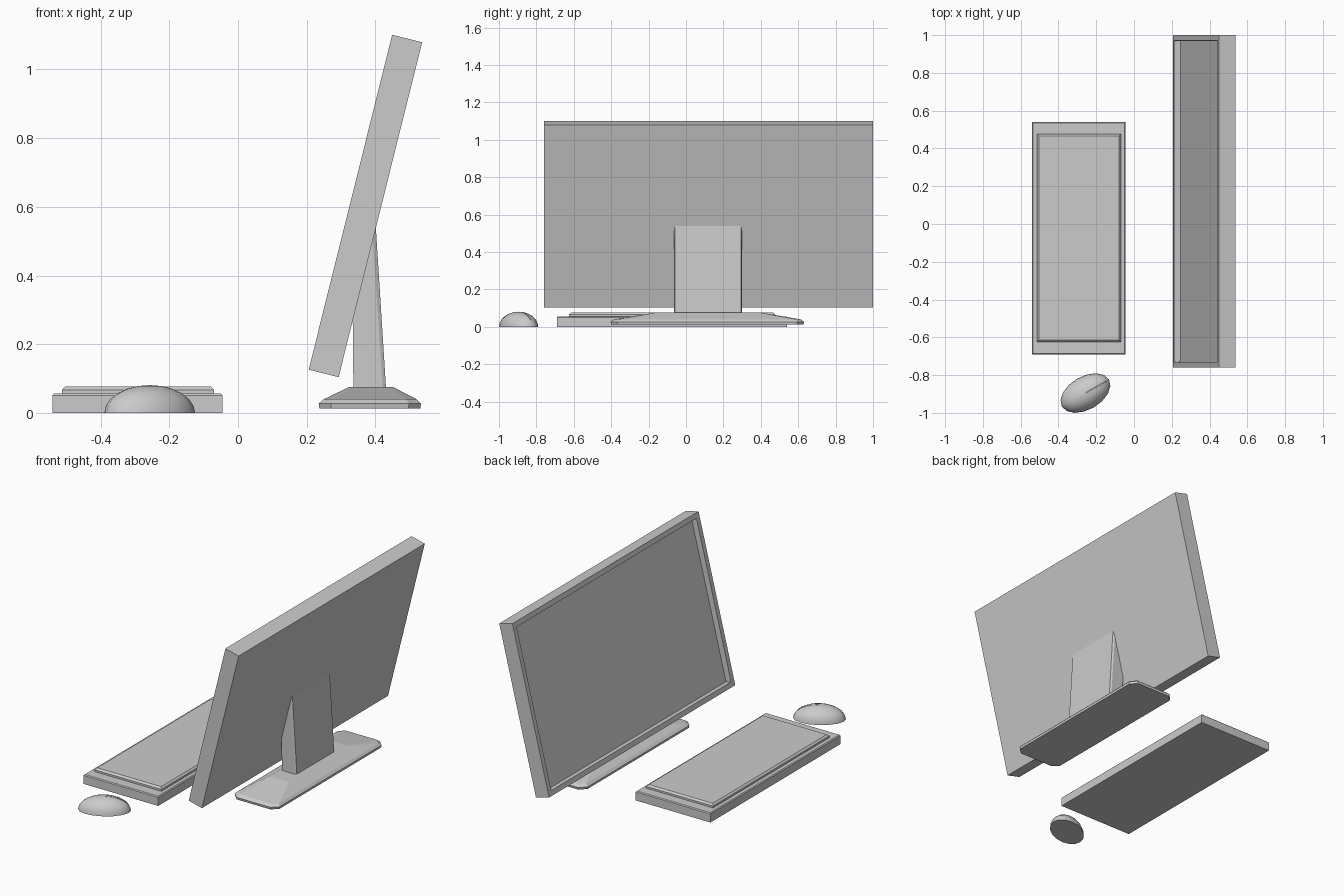
import bpy, bmesh, math
from mathutils import Matrix

if "Cube" in bpy.data.objects:
    bpy.data.objects.remove(bpy.data.objects["Cube"])


def finish(bm, name, smooth=0):
    bmesh.ops.recalc_face_normals(bm, faces=bm.faces)
    mesh = bpy.data.meshes.new(name)
    bm.to_mesh(mesh)
    bm.free()
    ob = bpy.data.objects.new(name, mesh)
    bpy.context.collection.objects.link(ob)
    if smooth:
        bpy.ops.object.select_all(action='DESELECT')
        ob.select_set(True)
        bpy.context.view_layer.objects.active = ob
        bpy.ops.object.shade_smooth_by_angle(angle=math.radians(smooth))
    return ob


def loft(name, rings):
    """Closed solid through rings with equal point counts."""
    bm = bmesh.new()
    loops = [[bm.verts.new(p) for p in r] for r in rings]
    n = len(loops[0])
    for a, b in zip(loops, loops[1:]):
        for i in range(n):
            j = (i + 1) % n
            bm.faces.new((a[i], a[j], b[j], b[i]))
    bm.faces.new(loops[0][::-1])
    bm.faces.new(loops[-1])
    return finish(bm, name)


def ring(x0, x1, y0, y1, z, c):
    """Rectangle with cut corners."""
    return [(x0 + c, y0, z), (x1 - c, y0, z), (x1, y0 + c, z), (x1, y1 - c, z),
            (x1 - c, y1, z), (x0 + c, y1, z), (x0, y1 - c, z), (x0, y0 + c, z)]


def rect(x0, x1, y0, y1, z):
    return [(x0, y0, z), (x1, y0, z), (x1, y1, z), (x0, y1, z)]


# Tilted monitor with a recessed screen facing -x
bm = bmesh.new()
bmesh.ops.create_cube(bm, size=1, matrix=Matrix.Diagonal((0.09, 1.76, 1.005, 1)))
bm.normal_update()
screen = min(bm.faces, key=lambda f: f.calc_center_median().x)
bmesh.ops.inset_region(bm, faces=[screen], thickness=0.042)
bmesh.ops.inset_region(bm, faces=[screen], thickness=0.002)
bmesh.ops.translate(bm, verts=screen.verts[:], vec=(0.033, 0, 0))
monitor = finish(bm, "monitor")
monitor.rotation_euler.y = math.radians(14)
monitor.location = (0.371, 0.12, 0.6025)

# Stand base: low plinth rising to a small platform
loft("stand_base", [
    ring(0.237, 0.531, -0.40, 0.628, 0.013, 0.035),
    ring(0.235, 0.533, -0.403, 0.631, 0.027, 0.035),
    ring(0.250, 0.520, -0.385, 0.615, 0.040, 0.030),
    ring(0.325, 0.450, -0.165, 0.400, 0.076, 0.006)])


# Stand neck: wedge leaning into the back of the monitor
def neck_ring(xf, xb, z_of_x):
    c, d, y0, y1 = 0.009, 0.006, -0.065, 0.30
    pts = [(xf, y0), (xb - c, y0), (xb, y0 + d), (xb, y1 - d), (xb - c, y1), (xf, y1)]
    return [(x, y, z_of_x(x)) for x, y in pts]


loft("stand_neck", [
    neck_ring(0.336, 0.431, lambda x: 0.072),
    neck_ring(0.334, 0.401, lambda x: 0.115 + (x - 0.295) * 4.06)])

# Keyboard body and raised key bed
loft("keyboard_body", [
    rect(-0.54, -0.045, -0.69, 0.54, 0),
    rect(-0.54, -0.045, -0.69, 0.54, 0.051),
    rect(-0.535, -0.05, -0.685, 0.535, 0.056)])
loft("keyboard_keys", [
    rect(-0.513, -0.070, -0.625, 0.477, 0.05),
    rect(-0.513, -0.070, -0.625, 0.477, 0.067),
    rect(-0.503, -0.080, -0.613, 0.466, 0.077)])

# Mouse: half ellipsoid, turned on the desk
bm = bmesh.new()
bmesh.ops.create_uvsphere(bm, u_segments=16, v_segments=12, radius=1)
cut = bmesh.ops.bisect_plane(bm, geom=bm.verts[:] + bm.edges[:] + bm.faces[:],
                             plane_co=(0, 0, 0), plane_no=(0, 0, -1), clear_outer=True)
bmesh.ops.holes_fill(bm, edges=[e for e in bm.edges if e.is_boundary])
bm.transform(Matrix.Translation((-0.257, -0.895, 0)) @ Matrix.Rotation(math.radians(30), 4, 'Z')
             @ Matrix.Diagonal((0.144, 0.088, 0.081, 1)))
mouse = finish(bm, "mouse", 40)

# Thin split between the mouse buttons
bm = bmesh.new()
bmesh.ops.create_cube(bm, size=1, matrix=Matrix.Translation((-0.257, -0.895, 0.061))
                      @ Matrix.Rotation(math.radians(30), 4, 'Z')
                      @ Matrix.Translation((0.066, 0, 0))
                      @ Matrix.Rotation(math.radians(18), 4, 'Y')
                      @ Matrix.Diagonal((0.13, 0.003, 0.03, 1)))
cutter = finish(bm, "button_split_cutter")
cutter.hide_render = True
cutter.hide_viewport = False
cutter.display_type = 'WIRE'
mod = mouse.modifiers.new("button_split", 'BOOLEAN')
mod.operation = 'DIFFERENCE'
mod.object = cutter
mod.solver = 'EXACT'
bpy.context.view_layer.objects.active = mouse
bpy.ops.object.modifier_move_to_index(modifier=mod.name, index=0)
bpy.ops.object.modifier_apply(modifier=mod.name)
bpy.data.objects.remove(cutter)
